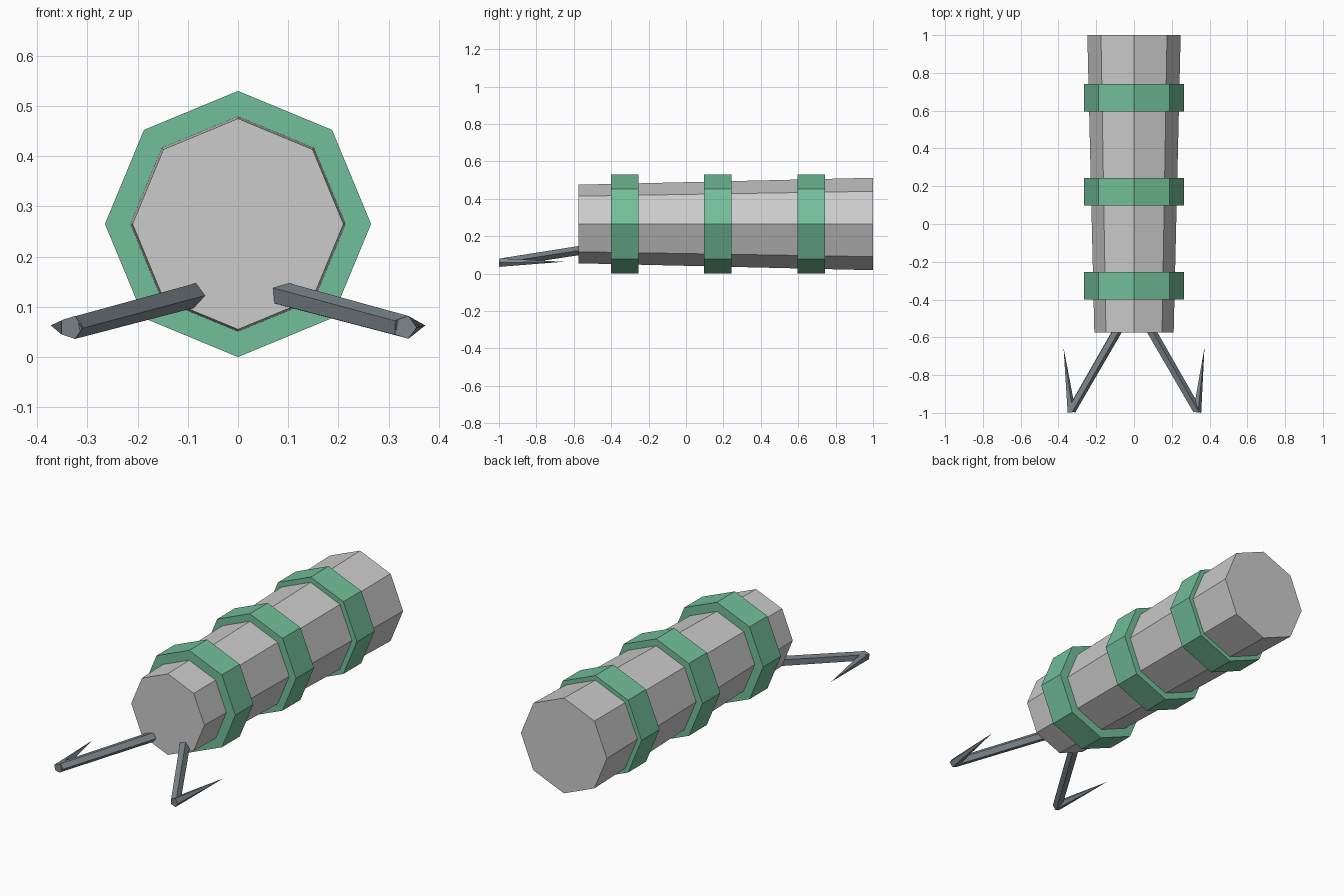
import bpy, bmesh
from mathutils import Vector, Matrix

if "Cube" in bpy.data.objects:
    bpy.data.objects.remove(bpy.data.objects["Cube"])


def material(name, color):
    m = bpy.data.materials.new(name)
    m.diffuse_color = (*color, 1)
    m.use_nodes = True
    m.node_tree.nodes["Principled BSDF"].inputs["Base Color"].default_value = m.diffuse_color
    return m


green = material("green", (0.17, 0.52, 0.32))
steel = material("dark_steel", (0.2, 0.24, 0.26))


def add_frustum(bm, start, end, r1, r2, sides):
    """Capped frustum between two points, first corner pointing to +x."""
    a, b = Vector(start), Vector(end)
    d = (b - a).normalized()
    u = (Vector((1, 0, 0)) - d * d.x).normalized()
    v = d.cross(u)
    rot = Matrix((u, v, d)).transposed().to_4x4()
    bmesh.ops.create_cone(bm, cap_ends=True, segments=sides, radius1=r1, radius2=r2,
                          depth=(b - a).length,
                          matrix=Matrix.Translation((a + b) / 2) @ rot @ Matrix.Rotation(CORNER[sides], 4, 'Z'))


# create_cone starts its first corner on local +y, so turn it to +x
CORNER = {8: 0.0, 5: -1.5707963}


def make(name, frustums, mat=None):
    bm = bmesh.new()
    for f in frustums:
        add_frustum(bm, *f)
    bmesh.ops.remove_doubles(bm, verts=bm.verts, dist=1e-5)
    bmesh.ops.recalc_face_normals(bm, faces=bm.faces)
    me = bpy.data.meshes.new(name)
    bm.to_mesh(me)
    bm.free()
    ob = bpy.data.objects.new(name, me)
    bpy.context.collection.objects.link(ob)
    if mat:
        me.materials.append(mat)
    return ob


AXIS_Z = 0.265

# tapered octagonal body
make("body", [((0, -0.575, AXIS_Z), (0, 1, AXIS_Z), 0.21, 0.247, 8)])

# green bands
for i, y in enumerate((-0.40, 0.097, 0.595)):
    make(f"band_{i + 1}", [((0, y, AXIS_Z), (0, y + 0.147, AXIS_Z), 0.265, 0.265, 8)], green)

# pair of barbed hooks: a shaft out of the body and a spike folded back
for side, s in (("left", -1), ("right", 1)):
    elbow = (s * 0.332, -0.986, 0.059)
    shaft = ((s * 0.052, -0.5, 0.134), elbow, 0.026, 0.024, 5)
    barb = ((s * 0.332, -0.997, 0.059), (s * 0.373, -0.655, 0.063), 0.024, 0.0, 5)
    make(f"{side}_hook", [shaft, barb], steel)
